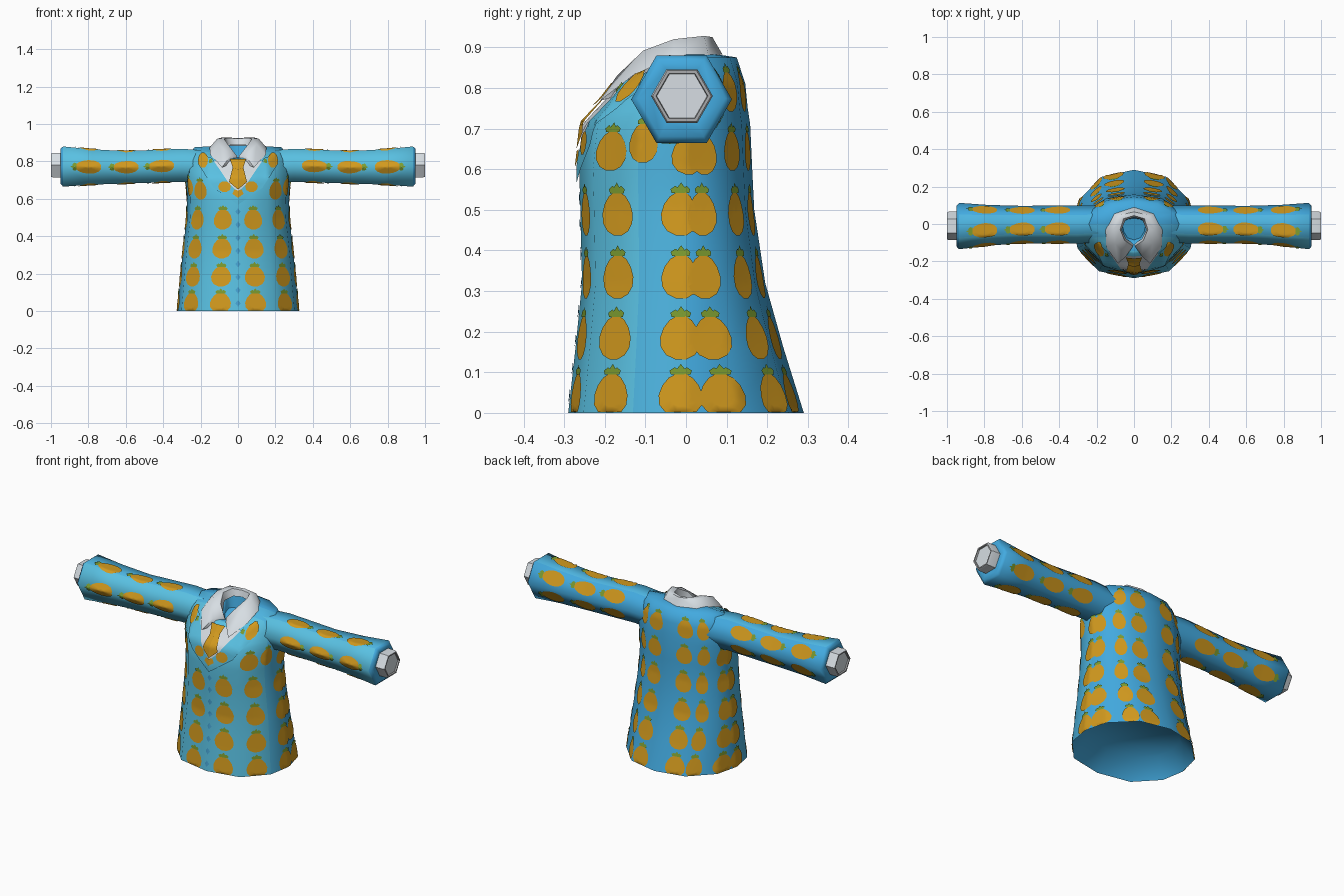
import bpy, bmesh, math
from mathutils import Vector
from mathutils.bvhtree import BVHTree

if "Cube" in bpy.data.objects:
    bpy.data.objects.remove(bpy.data.objects["Cube"])


def material(name, rgb):
    m = bpy.data.materials.new(name)
    m.diffuse_color = (*rgb, 1)
    m.use_nodes = True
    m.node_tree.nodes["Principled BSDF"].inputs["Base Color"].default_value = m.diffuse_color
    return m


CYAN = material("light cyan cloth", (0.10, 0.53, 0.76))
MID = material("middle blue cloth", (0.075, 0.46, 0.75))
BLUE = material("blue cloth", (0.055, 0.40, 0.74))
DARK = material("button blue", (0.06, 0.36, 0.64))
ORANGE = material("fruit orange", (0.64, 0.32, 0.013))
GREEN = material("leaf green", (0.20, 0.33, 0.03))
WHITE = material("shirt white", (0.68, 0.73, 0.77))
GREY = material("cuff grey", (0.40, 0.41, 0.42))


def finish(name, bm, mats, mirror=True, angle=65, fix=True):
    if fix:
        bmesh.ops.recalc_face_normals(bm, faces=bm.faces)
    me = bpy.data.meshes.new(name)
    bm.to_mesh(me)
    bm.free()
    for m in mats:
        me.materials.append(m)
    ob = bpy.data.objects.new(name, me)
    bpy.context.collection.objects.link(ob)
    bpy.ops.object.select_all(action='DESELECT')
    ob.select_set(True)
    bpy.context.view_layer.objects.active = ob
    bpy.ops.object.shade_smooth_by_angle(angle=math.radians(angle))
    if mirror:
        ob.modifiers.new("mirror", 'MIRROR').use_mirror_merge = False
    return ob


def loft(rings, rule, caps=(True, True)):
    """Skin closed rings; rule(row, column) gives the material index."""
    bm = bmesh.new()
    vs = [[bm.verts.new(p) for p in r] for r in rings]
    n = len(rings[0])
    for i in range(len(vs) - 1):
        for j in range(n):
            k = (j + 1) % n
            f = bm.faces.new((vs[i][j], vs[i][k], vs[i + 1][k], vs[i + 1][j]))
            f.material_index = rule(i, j)
    if caps[0]:
        bm.faces.new(vs[0]).material_index = rule(-1, 0)
    if caps[1]:
        bm.faces.new(vs[-1]).material_index = rule(len(vs), 0)
    return bm


class Skin:
    """Lets painted plates follow a lofted surface."""
    def __init__(self, rings, keys, sign):
        self.r, self.k, self.s = rings, keys, sign

    def point(self, u, v):
        n = len(self.r[0])
        v = min(max(v, self.k[0] + 0.002), self.k[-1] - 0.002)
        i = max(a for a in range(len(self.k) - 1) if self.k[a] <= v)
        t = (v - self.k[i]) / (self.k[i + 1] - self.k[i])
        j, f = math.floor(u), u - math.floor(u)
        a, b = (self.r[q][j % n].lerp(self.r[q][(j + 1) % n], f) for q in (i, i + 1))
        return a.lerp(b, t)

    def at(self, u, v, off=0.004):
        e, h = 0.2, 0.01
        du = self.point(u + e, v) - self.point(u - e, v)
        dv = self.point(u, v + h) - self.point(u, v - h)
        return self.point(u, v) + du.cross(dv).normalized() * self.s * off


def pineapple(bm, skin, u, v, du, dv):
    # round body, broader low down
    n, rows = 14, []
    for r in (0.25, 0.5, 0.75, 1):
        row = []
        for i in range(n):
            a = 2 * math.pi * i / n
            x, y = math.cos(a) * r, math.sin(a) * r
            row.append(bm.verts.new(skin.at(u + du * x * (1 - 0.14 * y), v + dv * y)))
        rows.append(row)
    c = bm.verts.new(skin.at(u, v))
    faces = []
    for i in range(n):
        k = (i + 1) % n
        faces.append((c, rows[0][i], rows[0][k]))
        for a, b in zip(rows, rows[1:]):
            faces.append((a[i], b[i], b[k], a[k]))
    # pointed crown
    for x, w, top in ((-0.28, 0.24, 1.25), (0, 0.24, 1.4), (0.28, 0.24, 1.25)):
        pts = [(x - w, 1.1), (x - w * 0.7, 0.92), (x + w * 0.7, 0.92), (x + w, 1.1), (x, top)]
        faces.append([bm.verts.new(skin.at(u + du * p, v + dv * q, 0.005)) for p, q in pts])
    for i, f in enumerate(faces):
        f = bm.faces.new(f if skin.s > 0 else tuple(reversed(f)))
        f.material_index = int(i >= len(faces) - 3)


# --- jacket body -------------------------------------------------------
HALF = [(0, -1), (.58, -.87), (.93, -.45), (1, 0), (.9, .45), (.53, .87), (0, 1)]
OUTLINE = HALF + [(-x, y) for x, y in HALF[5:0:-1]]


def ring(z, hx, front, back, tilt=0):
    return [Vector((x * hx, y * (back if y > 0 else -front), z + tilt * max(0, -y)))
            for x, y in OUTLINE]


BODY = [(0, .325, -.29, .29), (.16, .31, -.272, .24), (.32, .295, -.256, .195),
        (.5, .275, -.26, .168), (.6, .272, -.263, .163), (.71, .28, -.25, .158),
        (.75, .278, -.222, .152, -.01), (.81, .268, -.193, .146, -.04),
        (.875, .235, -.16, .125, -.062), (.882, .13, -.145, .08, -.066)]
body = [ring(*b) for b in BODY]
neck = [ring(.885, .072, -.10, .042, -.075), ring(.82, .06, -.085, .03, -.03)]
rings = [ring(.10, .255, -.21, .21)] + body + neck


def body_colour(i, j):
    if not 1 <= i < len(body):
        return 2
    return {0: 0, 1: 0, 10: 0, 11: 0, 2: 1, 9: 1}.get(j, 2)


bm = loft(rings, body_colour)
bvh = BVHTree.FromBMesh(bm)
finish("jacket_body", bm, [CYAN, MID, BLUE], mirror=False)

# fruit print around the body
skin = Skin(body, [b[0] for b in BODY], 1)
bm = bmesh.new()
for z in (.043, .185, .335, .49):
    s = max(0, .25 * (1 - z / .3))
    for u, du in ((.5, .30), (1.55, .34), (2.9, .42), (3.5 + s, .45), (4.6 + s * .7, .26), (5.36, .32)):
        pineapple(bm, skin, u, z, du, .055)
for u, du, z in ((1.4, .34, .645), (3.1, .4, .635), (3.6, .4, .635), (2.1, .3, .665),
                 (4.55, .28, .645), (5.36, .32, .645), (4.6, .28, .79), (5.36, .32, .79)):
    pineapple(bm, skin, u, z, du, .05)
finish("body_fruit_print", bm, [ORANGE, GREEN], fix=False)


# --- sleeves -----------------------------------------------------------
def hexagon(x, r, y, z):
    return [Vector((x, y - r * math.cos(math.pi * i / 3), z + r * math.sin(math.pi * i / 3)))
            for i in range(6)]


SLEEVE = [(.19, .10, .0, .772), (.3, .102, -.002, .779), (.6, .10, -.003, .768),
          (.78, .109, -.007, .77), (.935, .124, -.011, .772)]
arm = [hexagon(*s) for s in SLEEVE]
bm = loft(arm + [hexagon(.95, .108, -.011, .774), hexagon(.945, .075, -.01, .78)],
          lambda i, j: {0: 0, 5: 0, 1: 1}.get(j, 2) if 0 <= i < 4 else 2)
finish("sleeve", bm, [CYAN, MID, BLUE])

# fruit print along the sleeves, crowns pointing to the wrist
skin = Skin(arm, [s[0] for s in SLEEVE], -1)
bm = bmesh.new()
for u in (0, 1.25, 2.45, 3.5, 4.75):
    for x in (.41, .60, .80):
        pineapple(bm, skin, u, x, .36, .07)
finish("sleeve_fruit_print", bm, [ORANGE, GREEN], fix=False)

# shirt cuffs
bm = loft([hexagon(x, r, -.01, .78) for x, r in
           ((.93, .076), (.99, .076), (1.0, .072), (1.0, .064), (.992, .062))],
          lambda i, j: int(i in (2, 3)))
finish("shirt_cuff", bm, [WHITE, GREY], angle=35)


# --- chest pieces ------------------------------------------------------
def plate(bm, pts, off, index=0):
    """Half outline in x, z laid on the chest."""
    part = bmesh.new()
    part.faces.new([part.verts.new((x, 0, z)) for x, z in pts])
    bmesh.ops.triangulate(part, faces=part.faces)
    bmesh.ops.subdivide_edges(part, edges=part.edges, cuts=6, use_grid_fill=True)
    made = {}
    for v in part.verts:
        hit = bvh.ray_cast(Vector((v.co.x, -2, v.co.z)), Vector((0, 1, 0)))[0]
        if hit is None or hit.y > -.04:
            hit = bvh.find_nearest(Vector((v.co.x, -.2, v.co.z)))[0]
        made[v] = bm.verts.new(hit + Vector((0, -off, off * .4)))
        if abs(v.co.x) < 1e-5:
            made[v].co.x = 0
    for f in part.faces:
        g = bm.faces.new([made[v] for v in f.verts])
        g.normal_update()
        if g.normal.y > 0:
            g.normal_flip()
        g.material_index = index
    part.free()


def chest(name, mats, *plates):
    bm = bmesh.new()
    for p in plates:
        plate(bm, *p)
    finish(name, bm, mats, fix=False)


def spot(x, z, rx, rz):
    return [(x + rx * math.cos(math.pi * i / 5), z + rz * math.sin(math.pi * i / 5))
            for i in range(10)]


chest("shirt_front", [WHITE], ([(0, .635), (.05, .67), (.135, .80), (0, .80)], .004))
chest("lapel", [CYAN, ORANGE, GREEN],
      ([(0, .565), (.13, .655), (.215, .785), (.2, .835), (.14, .815), (.045, .675), (0, .635)], .007),
      (spot(.187, .802, .027, .042), .011, 1),
      (spot(.072, .66, .034, .03), .011, 1),
      ([(0, .60), (.03, .622), (.02, .645), (0, .64)], .011, 1),
      ([(.135, .79), (.155, .785), (.155, .805), (.14, .81)], .012, 2))
chest("tie", [ORANGE], ([(0, .645), (.048, .685), (.028, .765), (0, .765)], .012),
      ([(0, .75), (.027, .755), (.043, .805), (0, .805)], .018))
chest("button_row", [DARK],
      *[([(0, z - .018), (.014, z), (0, z + .018)], .0025) for z in
        (.04, .11, .18, .25, .32, .39, .46, .53)])

# --- folded shirt collar: inner edge, inner fold, outer fold, outer edge ----
STATIONS = [((0, .036, .888), (0, .045, .922), (0, .065, .925), (0, .09, .882)),
            ((.045, .022, .886), (.056, .028, .925), (.085, .045, .928), (.105, .055, .88)),
            ((.066, -.03, .875), (.074, -.03, .92), (.112, -.03, .92), (.152, -.03, .874)),
            ((.042, -.08, .835), (.05, -.088, .885), (.10, -.105, .892), (.148, -.125, .835)),
            ((.003, -.105, .80), (.005, -.118, .828), (.04, -.17, .83), (.085, -.212, .768))]
bm = bmesh.new()
cols = [[bm.verts.new(p) for p in s] for s in STATIONS]
for a, b in zip(cols, cols[1:]):
    for i in range(3):
        bm.faces.new((a[i], b[i], b[i + 1], a[i + 1]))
bm.faces.new(cols[-1])
ob = finish("shirt_collar", bm, [WHITE])
ob.modifiers["mirror"].use_mirror_merge = True
